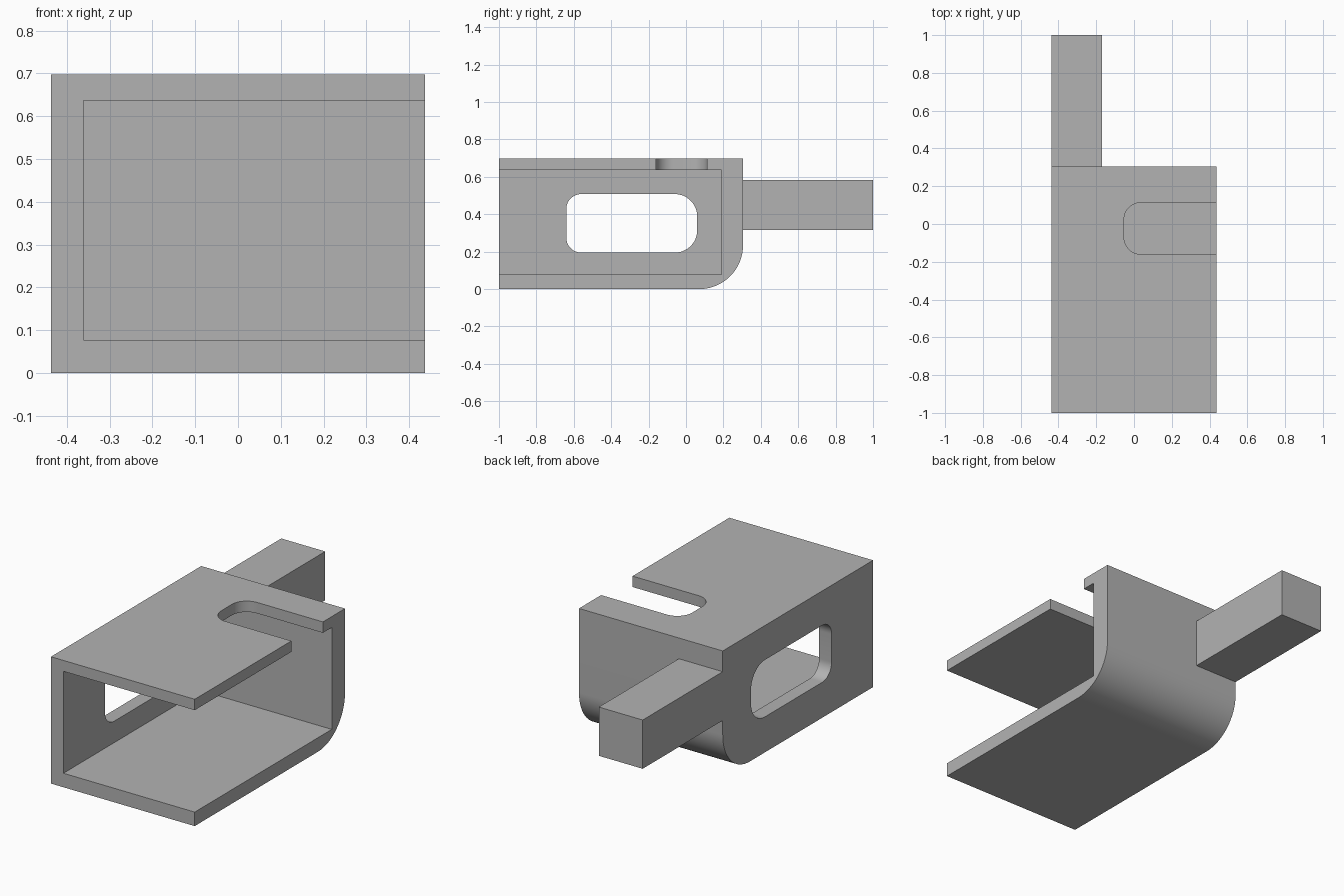
import bpy
import bmesh
from math import sin, cos, pi, radians
from mathutils import Vector

default = bpy.data.objects.get("Cube")
if default:
    bpy.data.objects.remove(default, do_unlink=True)

grey = bpy.data.materials.new("mid_grey")
grey.use_nodes = True
GREY = (0.45, 0.45, 0.45, 1)
grey.diffuse_color = GREY
grey.node_tree.nodes["Principled BSDF"].inputs["Base Color"].default_value = GREY


def rounded_rect(u0, u1, v0, v1, radii, steps=12):
    """Counter-clockwise outline; radii start at the low-u, low-v corner."""
    corners = [(u0, v0, 1, 1), (u1, v0, -1, 1), (u1, v1, -1, -1), (u0, v1, 1, -1)]
    points = []
    for i, ((u, v, su, sv), r) in enumerate(zip(corners, radii)):
        if r == 0:
            points.append((u, v))
            continue
        for k in range(steps + 1):
            a = pi + i * pi / 2 + k / steps * pi / 2
            points.append((u + su * r + r * cos(a), v + sv * r + r * sin(a)))
    return points


def prism(name, outline, axis, low, high):
    """Extrude an outline along x (outline in y, z) or z (outline in x, y)."""
    bm = bmesh.new()
    place = (lambda u, v: (low, u, v)) if axis == "x" else (lambda u, v: (u, v, low))
    face = bm.faces.new([bm.verts.new(place(u, v)) for u, v in outline])
    shift = Vector((high - low, 0, 0) if axis == "x" else (0, 0, high - low))
    extruded = bmesh.ops.extrude_face_region(bm, geom=[face])["geom"]
    verts = [g for g in extruded if isinstance(g, bmesh.types.BMVert)]
    bmesh.ops.translate(bm, vec=shift, verts=verts)
    bmesh.ops.recalc_face_normals(bm, faces=bm.faces)
    mesh = bpy.data.meshes.new(name)
    bm.to_mesh(mesh)
    bm.free()
    mesh.materials.append(grey)
    obj = bpy.data.objects.new(name, mesh)
    bpy.context.collection.objects.link(obj)
    return obj


X, BACK, TOP = 0.437, 0.305, 0.697
SQUARE = (0, 0, 0, 0)

# Housing block with its rounded lower back edge
housing = prism("housing", rounded_rect(-1, BACK, 0, TOP, (0, 0.235, 0, 0), 24), "x", -X, X)

# Cutters: cavity open at front and left, side window, top slot
cutters = [
    prism("cavity_cutter", rounded_rect(-1.2, 0.19, 0.077, 0.637, SQUARE), "x", -0.361, 0.6),
    prism("window_cutter", rounded_rect(-0.64, 0.06, 0.195, 0.508, (0.08, 0.12, 0.12, 0.08)),
          "x", -0.6, -0.3),
    prism("slot_cutter", rounded_rect(-0.053, 0.6, -0.16, 0.113, (0.09, 0, 0, 0.09)),
          "z", 0.55, 0.8),
]
bpy.context.view_layer.objects.active = housing
for cutter in cutters:
    mod = housing.modifiers.new(cutter.name, "BOOLEAN")
    mod.operation = "DIFFERENCE"
    mod.solver = "EXACT"
    mod.object = cutter
    bpy.ops.object.modifier_apply(modifier=mod.name)
for cutter in cutters:
    bpy.data.objects.remove(cutter, do_unlink=True)

# Square arm, flush with the right wall
arm = prism("rear_arm", rounded_rect(BACK, 1, 0.315, 0.583, SQUARE), "x", -X, -0.17)

# Smooth the rounded corners, keep edges sharp
bpy.ops.object.select_all(action="DESELECT")
for obj in (housing, arm):
    obj.select_set(True)
bpy.ops.object.shade_smooth_by_angle(angle=radians(30))
